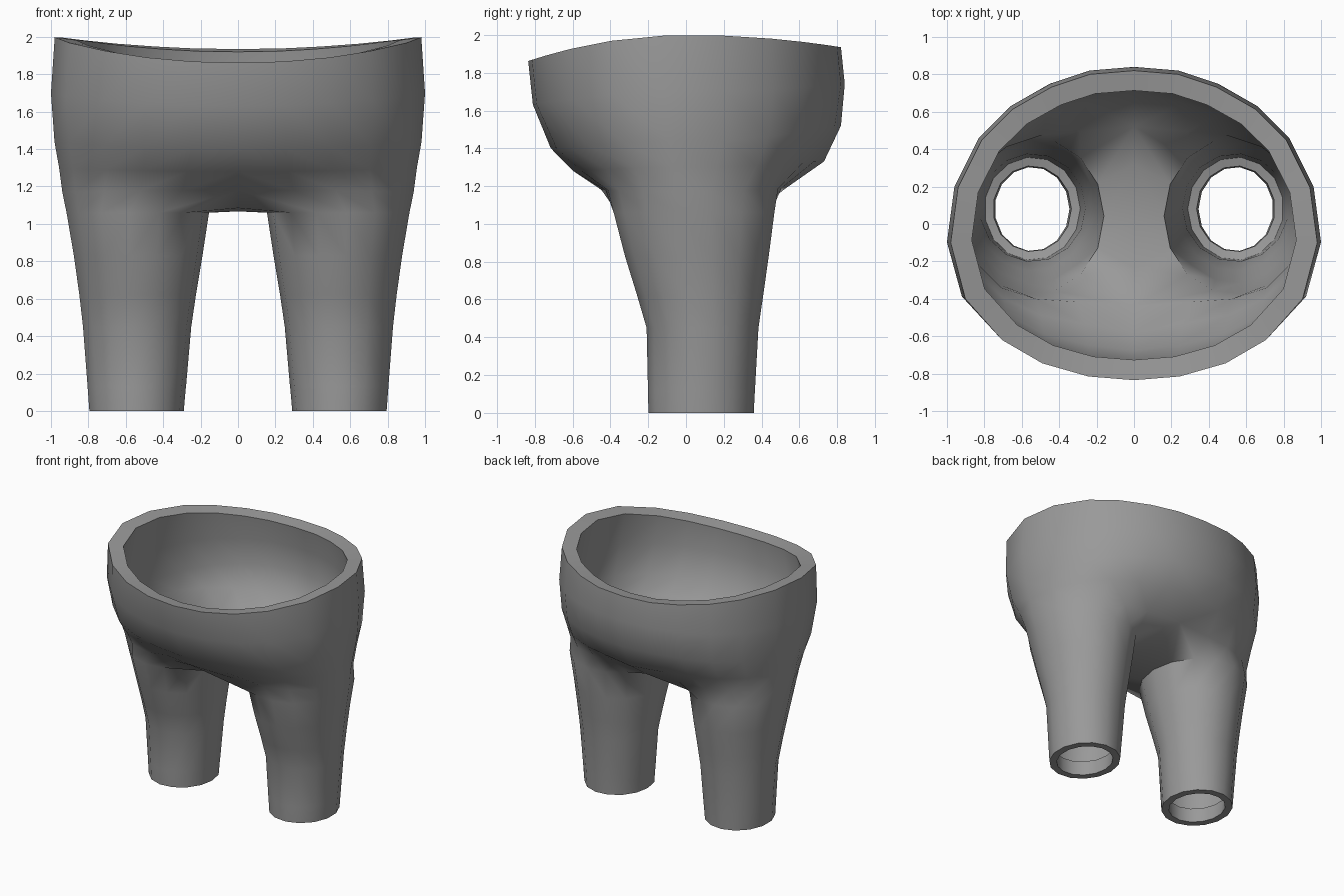
import bpy, bmesh, math

if "Cube" in bpy.data.objects:
    bpy.data.objects.remove(bpy.data.objects["Cube"])

# right half of the waist outline, front centre to back centre
RIM = [(0, -.835), (.25, -.815), (.5, -.745), (.72, -.62), (.92, -.4), (1, -.1),
       (.96, .2), (.83, .46), (.66, .63), (.45, .75), (.24, .82), (0, .84)]
# half width, front y, back y, front z, side z, back z, pull towards the leg outline
TORSO = [(.98, -.84, .82, 1.86, 2.0, 1.935, 0),
         (1.0, -.815, .84, 1.63, 1.70, 1.74, 0),
         (.985, -.72, .82, 1.40, 1.44, 1.52, .08),
         (.965, -.60, .73, 1.28, 1.30, 1.33, .3),
         (.945, -.45, .53, 1.18, 1.17, 1.19, .65)]
# z, inner x, outer x, front y, back y
LEGS = [(1.06, .155, .925, -.385, .47), (.83, .19, .885, -.325, .44),
        (.62, .225, .855, -.26, .41), (.45, .25, .835, -.21, .385),
        (.13, .278, .81, -.203, .367), (.115, .28, .809, -.203, .366),
        (0, .29, .80, -.20, .36)]

bm = bmesh.new()


def leg_points(x0, x1, y0, y1):
    """Ellipse of 15 points, starting at the inner front."""
    pts = []
    for i in range(15):
        a = math.radians(228 + 24 * i)
        pts.append(((x0 + x1) / 2 + (x1 - x0) / 2 * math.cos(a),
                    (y0 + y1) / 2 + (y1 - y0) / 2 * math.sin(a)))
    return pts


HIP = leg_points(.13, .945, -.43, .505)


def torso_row(s, w, f, b, zf, zs, zb, pull):
    """Half ring from the front centre to the back centre."""
    row = []
    for i, (x, y) in enumerate(RIM):
        front = y < 0
        t = min(1, abs(y) / .84)
        z = zs + ((zf if front else zb) - zs) * t ** 2
        x, y = x * w, y * (-f if front else b) / .84
        k = pull * math.sqrt(max(0, math.sin(math.pi * i / 11)))
        if 0 < i < 11:
            x += (HIP[i][0] - x) * k
            y += (HIP[i][1] - y) * k
        row.append(bm.verts.new((s * x, y, z)))
    return row


def leg_ring(s, z, *size):
    return [bm.verts.new((s * x, y, z)) for x, y in leg_points(*size)]


def bridge(a, b, closed=False):
    n = len(a)
    for i in range(n if closed else n - 1):
        j = (i + 1) % n
        bm.faces.new((a[i], b[i], b[j], a[j]))


for s in (1, -1):
    # bowl-shaped hips
    rows = [torso_row(s, *r) for r in TORSO]
    for a, b in zip(rows, rows[1:]):
        bridge(a, b)
    # crotch line, then the leg tube
    crotch = [bm.verts.new((0, y, z)) for y, z in ((.32, 1.085), (.04, 1.067), (-.24, 1.085))]
    rings = [rows[-1] + crotch] + [leg_ring(s, *r) for r in LEGS]
    for a, b in zip(rings, rings[1:]):
        bridge(a, b, True)

bmesh.ops.remove_doubles(bm, verts=bm.verts, dist=.0005)
bmesh.ops.recalc_face_normals(bm, faces=bm.faces)
# outward check against a face at the far right
if max(bm.faces, key=lambda f: f.calc_center_median().x).normal.x < 0:
    bmesh.ops.reverse_faces(bm, faces=bm.faces)

mesh = bpy.data.meshes.new("trousers")
bm.to_mesh(mesh)
bm.free()
trousers = bpy.data.objects.new("trousers", mesh)
bpy.context.collection.objects.link(trousers)

cloth = bpy.data.materials.new("grey cloth")
cloth.diffuse_color = (.32, .32, .32, 1)
cloth.use_nodes = True
cloth.node_tree.nodes["Principled BSDF"].inputs["Base Color"].default_value = cloth.diffuse_color
mesh.materials.append(cloth)

# wall thickness: broad waistband, thin legs, hemmed cuffs
group = trousers.vertex_groups.new(name="wall")
for v in mesh.vertices:
    z = v.co.z
    weight = .48 if z < .12 else .08 + .92 * min(1, max(0, (z - 1.15) / .7))
    group.add([v.index], weight, 'REPLACE')
wall = trousers.modifiers.new("wall", 'SOLIDIFY')
wall.thickness = .115
wall.offset = -1
wall.vertex_group = "wall"

bpy.context.view_layer.objects.active = trousers
trousers.select_set(True)
count = len(mesh.vertices)
bpy.ops.object.modifier_apply(modifier="wall")

# level the waistband and the cuffs
verts = trousers.data.vertices
for i in range(count):
    outer, inner = verts[i].co, verts[i + count].co
    if outer.z > 1.85:
        inner.x, inner.y, inner.z = outer.x * .885, outer.y * .87, outer.z - .015
    elif outer.z < .01:
        inner.z = 0
bpy.ops.object.shade_smooth_by_angle(angle=math.radians(50))
